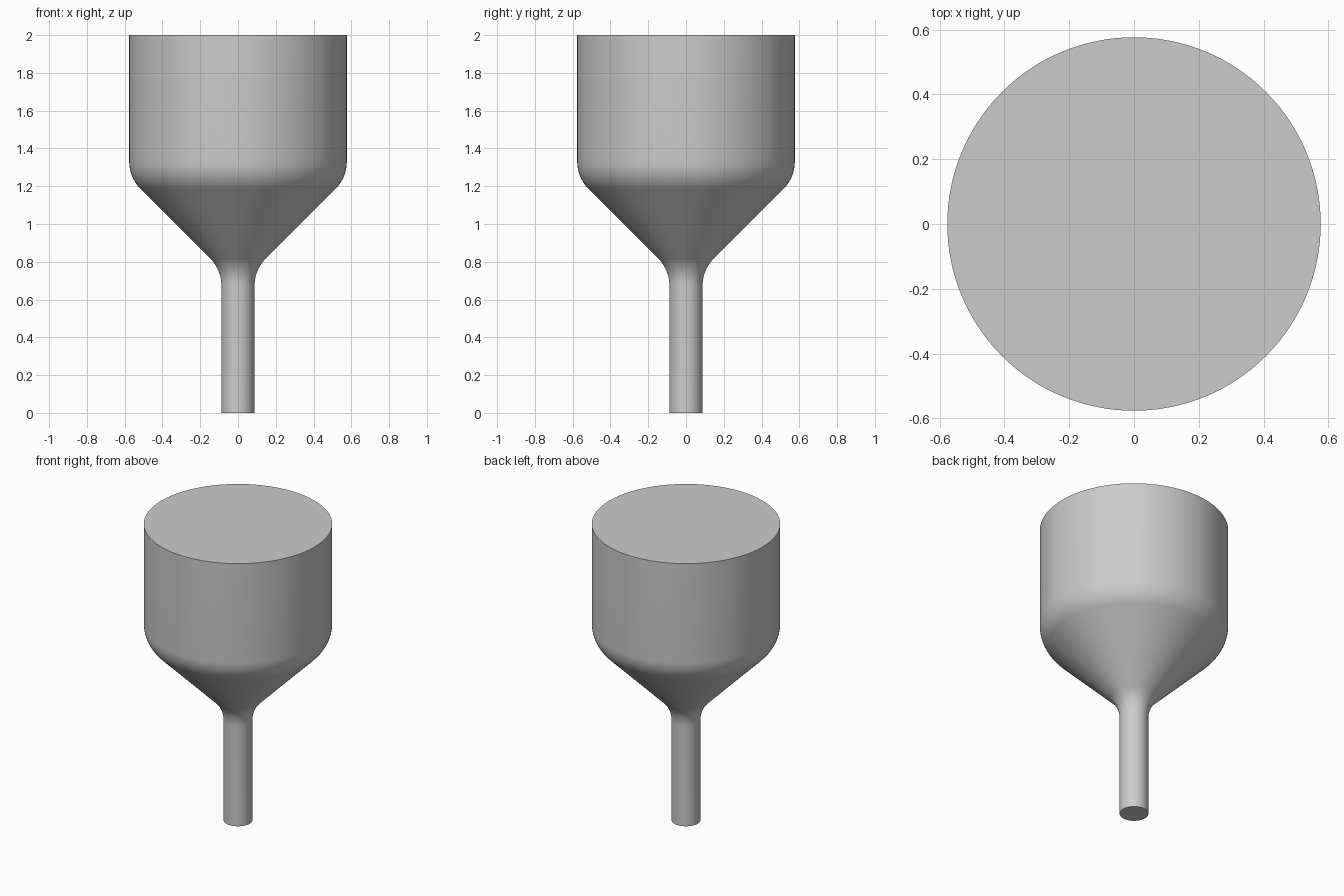
import bpy
import bmesh
from math import pi, tan, cos, sin, radians
from mathutils import Matrix, Vector

cube = bpy.data.objects.get("Cube")
if cube:
    bpy.data.objects.remove(cube, do_unlink=True)

SEGMENTS = 128
STEM_R, BOWL_R, HEIGHT = 0.088, 0.576, 2.0
CONE_OFFSET = 0.67      # the 45 degree cone follows z = r + offset
FILLET_R = 0.2

grey = bpy.data.materials.new("plain_grey")
grey.use_nodes = True
colour = (0.6, 0.6, 0.6, 1)
grey.diffuse_color = colour
grey.node_tree.nodes["Principled BSDF"].inputs["Base Color"].default_value = colour


def fillet(wall_r, side, steps=10):
    """Arc between a vertical wall and the cone; side is +1 below, -1 above."""
    tangent = FILLET_R * tan(pi / 8)
    centre_r = wall_r + side * FILLET_R
    centre_z = wall_r + CONE_OFFSET - side * tangent
    angles = [radians(45) * i / steps for i in range(steps + 1)]
    arc = [(centre_r - side * FILLET_R * cos(a),
            centre_z + side * FILLET_R * sin(a)) for a in angles]
    return arc if side > 0 else arc[::-1]


# Outline from the stem foot, through both fillets, to the bowl rim
profile = [(STEM_R, 0)] + fillet(STEM_R, 1) + fillet(BOWL_R, -1) + [(BOWL_R, HEIGHT)]

# Solid funnel body: one ring per outline point, bridged and capped
bm = bmesh.new()
rings = []
for r, z in profile:
    ring = bmesh.ops.create_circle(bm, segments=SEGMENTS, radius=r,
                                   matrix=Matrix.Translation(Vector((0, 0, z))))
    rings.append(ring["verts"])
for low, high in zip(rings, rings[1:]):
    for i in range(SEGMENTS):
        j = (i + 1) % SEGMENTS
        bm.faces.new((low[i], low[j], high[j], high[i]))
bm.faces.new(rings[0])
bm.faces.new(rings[-1])
bmesh.ops.recalc_face_normals(bm, faces=bm.faces)

mesh = bpy.data.meshes.new("funnel_body")
bm.to_mesh(mesh)
bm.free()
mesh.materials.append(grey)
body = bpy.data.objects.new("funnel_body", mesh)
bpy.context.collection.objects.link(body)

# Smooth sides with crisp cap edges
bpy.ops.object.select_all(action="DESELECT")
body.select_set(True)
bpy.context.view_layer.objects.active = body
bpy.ops.object.shade_smooth_by_angle(angle=radians(30))
